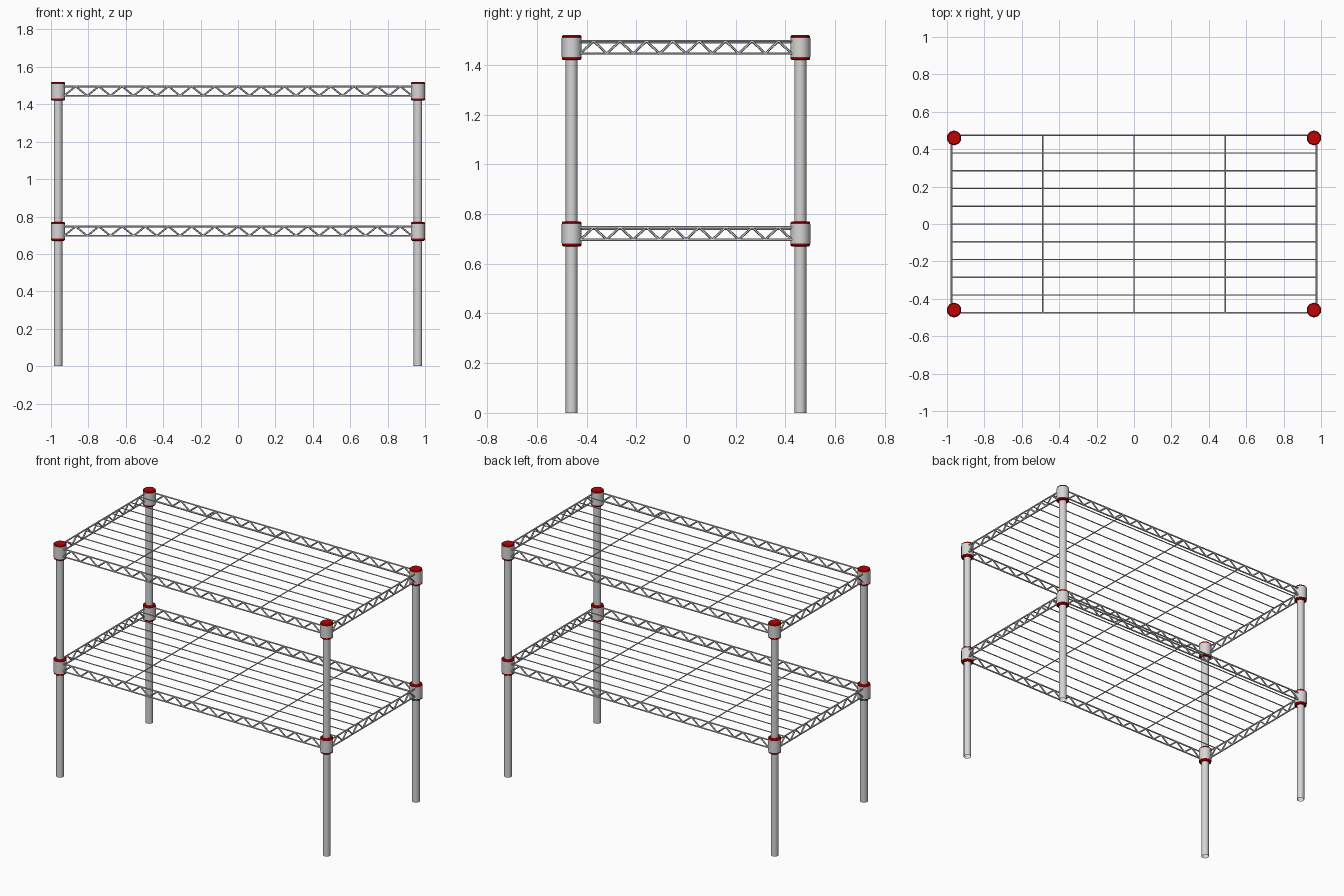
import bpy
import bmesh
from mathutils import Matrix, Vector

cube = bpy.data.objects.get("Cube")
if cube:
    bpy.data.objects.remove(cube, do_unlink=True)


def material(name, color):
    mat = bpy.data.materials.new(name)
    mat.use_nodes = True
    mat.diffuse_color = color
    mat.node_tree.nodes["Principled BSDF"].inputs["Base Color"].default_value = color
    return mat


STEEL = material("steel_grey", (0.67, 0.67, 0.67, 1))
RED = material("clamp_red", (0.5, 0.001, 0.001, 1))

POST_X, POST_Y = 0.962, 0.46      # post centres
EDGE_X, EDGE_Y = 0.976, 0.475     # shelf frame wires
WIRE = 0.005
DECK_WIRE = 0.0036
TRUSS = 0.05                      # height between frame wires
SHELVES = {"lower": 0.747, "upper": 1.496}


def add_rod(bm, a, b, radius, sides, capped):
    """Cylinder from a to b."""
    a, b = Vector(a), Vector(b)
    axis = b - a
    turn = Matrix.Identity(4)
    if abs(axis.normalized().z) < 0.999:
        turn = axis.to_track_quat("Z", "Y").to_matrix().to_4x4()
    bmesh.ops.create_cone(bm, cap_ends=capped, segments=sides, radius1=radius,
                          radius2=radius, depth=axis.length,
                          matrix=Matrix.Translation((a + b) / 2) @ turn)


def build(name, rods, radius, mat, sides=6, bevel=0.0, capped=True):
    """One object made of several rods."""
    bm = bmesh.new()
    for a, b in rods:
        add_rod(bm, a, b, radius, sides, capped)
    mesh = bpy.data.meshes.new(name)
    bm.to_mesh(mesh)
    bm.free()
    mesh.materials.append(mat)
    obj = bpy.data.objects.new(name, mesh)
    bpy.context.collection.objects.link(obj)
    if bevel:
        mod = obj.modifiers.new("soft_rim", "BEVEL")
        mod.width = bevel
        mod.segments = 1
        mod.limit_method = "ANGLE"
        mod.angle_limit = 1.0
    bpy.ops.object.select_all(action="DESELECT")
    obj.select_set(True)
    bpy.context.view_layer.objects.active = obj
    bpy.ops.object.shade_smooth_by_angle(angle=0.7)


def upright(x, y, low, high):
    return [((x, y, low), (x, y, high))]


def zigzag(start, end, low, high, periods):
    """Rods of a wire bent up and down between two frame wires."""
    start, end = Vector(start), Vector(end)
    points = []
    for i in range(2 * periods + 1):
        p = start.lerp(end, i / (2 * periods))
        p.z = high if i % 2 else low
        points.append(p)
    return list(zip(points, points[1:]))


# Hollow posts with a clamp at each shelf
for side, x in (("left", POST_X), ("right", -POST_X)):
    for end, y in (("front", -POST_Y), ("back", POST_Y)):
        corner = f"{end}_{side}"
        build(f"{corner}_post", upright(x, y, 0, 1.51), 0.024, STEEL, 10, capped=False)
        for level, z in SHELVES.items():
            low, high = z - 0.077, z + 0.024
            build(f"{corner}_{level}_collar", upright(x, y, low + 0.012, high - 0.011),
                  0.04, STEEL, 10)
            build(f"{corner}_{level}_clamp_insert", upright(x, y, low, high),
                  0.0395, RED, 10, bevel=0.005)

# Wire shelves
for level, z in SHELVES.items():
    low = z - TRUSS
    frame, braces = [], []
    for s in (-1, 1):
        y, x = s * EDGE_Y, s * EDGE_X
        for h in (low, z):
            frame.append(((-POST_X, y, h), (POST_X, y, h)))
            frame.append(((x, -POST_Y, h), (x, POST_Y, h)))
        braces += zigzag((-0.93, y, 0), (0.93, y, 0), low, z, 15)
        braces += zigzag((x, -0.425, 0), (x, 0.425, 0), low, z, 8)
    build(f"{level}_shelf_frame", frame, WIRE, STEEL)
    build(f"{level}_shelf_zigzag_braces", braces, WIRE, STEEL)

    # Deck: long wires resting on cross wires
    long_wires = []
    for i in range(1, 10):
        y = EDGE_Y * (i - 5) / 5
        long_wires.append(((-EDGE_X, y, z), (EDGE_X, y, z)))
    build(f"{level}_shelf_long_wires", long_wires, DECK_WIRE, STEEL)
    cross = [((x, -EDGE_Y, z - 0.007), (x, EDGE_Y, z - 0.007))
             for x in (-EDGE_X / 2, 0, EDGE_X / 2)]
    build(f"{level}_shelf_cross_wires", cross, DECK_WIRE, STEEL)
